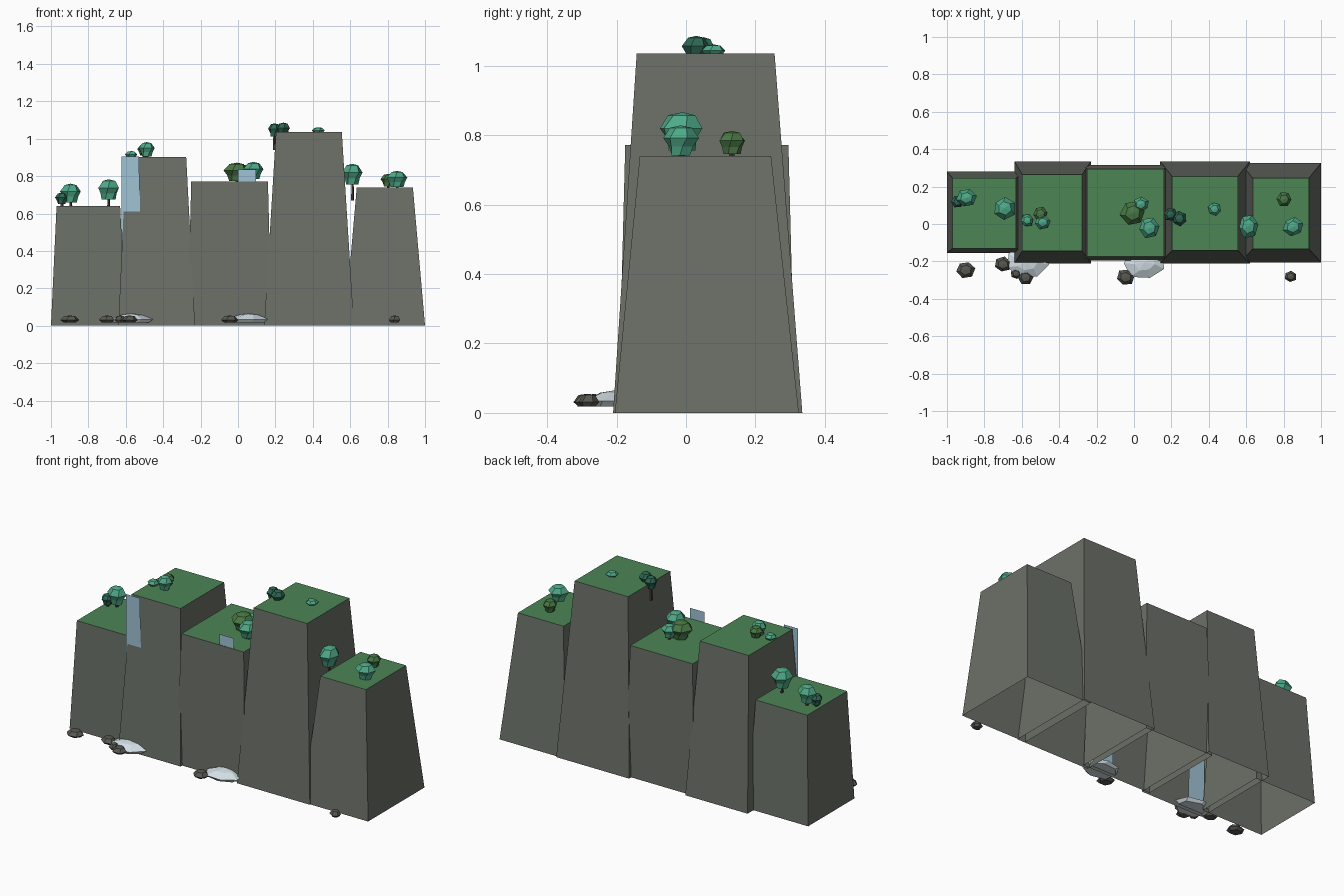
import bpy, bmesh, math, random

if "Cube" in bpy.data.objects:
    bpy.data.objects.remove(bpy.data.objects["Cube"])

random.seed(4)


def material(name, r, g, b):
    """Flat colour from 0-255 display values, stored as linear."""
    lin = [((c / 255 + 0.055) / 1.055) ** 2.4 for c in (r, g, b)]
    m = bpy.data.materials.new(name)
    m.diffuse_color = (*lin, 1)
    m.use_nodes = True
    m.node_tree.nodes["Principled BSDF"].inputs["Base Color"].default_value = m.diffuse_color
    return m


ROCK = material("cliff_grey", 107, 112, 103)
GRASS = material("grass_green", 76, 133, 84)
WATER = material("water_blue", 160, 196, 214)
FOAM = material("foam_white", 212, 224, 230)
STONE = material("boulder_grey", 88, 88, 82)
TEAL = material("leaf_teal", 78, 170, 136)
OLIVE = material("leaf_green", 72, 120, 68)
DARK = material("leaf_dark", 46, 104, 84)
TRUNK = material("trunk_brown", 72, 58, 46)


def finish(name, bm, *mats):
    mesh = bpy.data.meshes.new(name)
    bm.to_mesh(mesh)
    bm.free()
    for m in mats:
        mesh.materials.append(m)
    obj = bpy.data.objects.new(name, mesh)
    bpy.context.collection.objects.link(obj)
    return obj


def loft(bm, rings):
    """Skin side quads between consecutive rings of equal length."""
    n = len(rings[0])
    for lo, hi in zip(rings, rings[1:]):
        for i in range(n):
            j = (i + 1) % n
            bm.faces.new((lo[i], lo[j], hi[j], hi[i]))


def cliff(name, base, top, height):
    """Tapered block, open underneath, with a grass cap. Rects: x0, x1, y0, y1."""
    bm = bmesh.new()
    rings = []
    for (x0, x1, y0, y1), z in ((base, 0), (top, height)):
        rings.append([bm.verts.new((x, y, z)) for x, y in
                      ((x0, y0), (x1, y0), (x1, y1), (x0, y1))])
    loft(bm, rings)
    bm.faces.new(rings[1]).material_index = 1
    return finish(name, bm, ROCK, GRASS)


def blob(name, x, y, rx, ry, z0, z1, mat, profile, sides=6):
    """Faceted lump: profile lists (radius, height) rings from 0 to 1, plus an apex."""
    bm = bmesh.new()
    turn = random.uniform(0, 6.28)
    jit = [random.uniform(0.92, 1.08) for _ in range(sides)]
    rings = []
    for k, (r, h) in enumerate(profile):
        ring = []
        for i in range(sides):
            a = turn + (i + 0.2 * k) * math.tau / sides
            ring.append(bm.verts.new((x + rx * r * jit[i] * math.cos(a),
                                      y + ry * r * jit[i] * math.sin(a),
                                      z0 + (z1 - z0) * h)))
        rings.append(ring)
    loft(bm, rings)
    bm.faces.new(rings[0][::-1])
    apex = bm.verts.new((x, y, z1))
    for i in range(sides):
        bm.faces.new((rings[-1][i], rings[-1][(i + 1) % sides], apex))
    return finish(name, bm, mat)


def trunk(name, x, y, z0, z1):
    bm = bmesh.new()
    rings = [[bm.verts.new((x + r * math.cos(i * math.tau / 5),
                            y + r * math.sin(i * math.tau / 5), z)) for i in range(5)]
             for r, z in ((0.009, z0), (0.006, z1))]
    loft(bm, rings)
    return finish(name, bm, TRUNK)


def sheet(name, x0, x1, y, height, flare):
    """Thin upright water sheet."""
    bm = bmesh.new()
    bm.faces.new([bm.verts.new(p) for p in
                  ((x0, y, 0.02), (x1 + flare, y, 0.02), (x1, y, height), (x0, y, height))])
    return finish(name, bm, WATER)


# Five cliff blocks
cliff("cliff_1", (-1.0, -0.60, -0.155, 0.28), (-0.97, -0.63, -0.13, 0.245), 0.64)
cliff("cliff_2", (-0.64, -0.23, -0.21, 0.335), (-0.598, -0.277, -0.145, 0.265), 0.903)
cliff("cliff_3", (-0.27, 0.18, -0.195, 0.315), (-0.25, 0.16, -0.175, 0.295), 0.772)
cliff("cliff_4", (0.14, 0.62, -0.21, 0.335), (0.203, 0.555, -0.142, 0.255), 1.035)
cliff("cliff_5", (0.57, 1.0, -0.205, 0.325), (0.635, 0.935, -0.133, 0.245), 0.74)

# Waterfalls and their foam pools
sheet("waterfall_left", -0.622, -0.53, -0.166, 0.905, 0.02)
sheet("waterfall_middle", 0.0, 0.095, -0.172, 0.835, 0.0)
POOL = [(0.85, 0), (1.0, 0.35), (0.5, 0.85)]
blob("pool_left", -0.575, -0.205, 0.115, 0.09, 0.018, 0.065, FOAM, POOL, 7)
blob("pool_middle", 0.055, -0.205, 0.115, 0.09, 0.018, 0.065, FOAM, POOL, 7)

# Boulders along the foot of the cliff: x, y, radius
BOULDER = [(0.65, 0), (1.0, 0.35), (0.6, 0.9)]
for i, (x, y, r) in enumerate([(-0.9, -0.245, 0.05), (-0.7, -0.215, 0.046),
                               (-0.58, -0.285, 0.043), (-0.63, -0.265, 0.03),
                               (-0.045, -0.285, 0.05), (0.837, -0.28, 0.034)]):
    blob(f"boulder_{i + 1}", x, y, r, r * 0.9, 0.018, 0.055, STONE, BOULDER)

# Tree crowns: x, y, x radius, y radius, bottom, top, leaf colour, trunk foot
CROWN = [(0.6, 0), (0.72, 0.3), (1.0, 0.58), (0.6, 0.92)]
TREES = [
    (-0.895, 0.14, 0.054, 0.05, 0.66, 0.76, TEAL, 0.64),
    (-0.942, 0.12, 0.035, 0.035, 0.65, 0.712, DARK, 0.64),
    (-0.692, 0.085, 0.06, 0.06, 0.675, 0.783, TEAL, 0.64),
    (-0.57, 0.02, 0.034, 0.034, 0.89, 0.934, TEAL, 0.89),
    (-0.5, 0.055, 0.04, 0.04, 0.91, 0.97, OLIVE, 0.9),
    (-0.488, 0.01, 0.045, 0.04, 0.905, 0.982, TEAL, 0.9),
    (-0.005, 0.06, 0.068, 0.07, 0.775, 0.872, OLIVE, 0.77),
    (0.035, 0.105, 0.045, 0.04, 0.785, 0.86, TEAL, 0.77),
    (0.083, -0.02, 0.056, 0.056, 0.785, 0.876, TEAL, 0.77),
    (0.194, 0.05, 0.036, 0.036, 1.012, 1.082, DARK, 0.94),
    (0.243, 0.03, 0.04, 0.04, 1.015, 1.086, DARK, 1.0),
    (0.43, 0.08, 0.034, 0.034, 1.02, 1.061, TEAL, 1.02),
    (0.612, -0.01, 0.054, 0.066, 0.755, 0.866, TEAL, 0.67),
    (0.803, 0.132, 0.04, 0.04, 0.745, 0.812, OLIVE, 0.73),
    (0.85, -0.015, 0.055, 0.05, 0.742, 0.828, TEAL, 0.73),
]
for i, (x, y, rx, ry, z0, z1, mat, foot) in enumerate(TREES):
    blob(f"tree_crown_{i + 1}", x, y, rx, ry, z0, z1, mat, CROWN)
    trunk(f"tree_trunk_{i + 1}", x, y, foot, z0 + 0.02)
